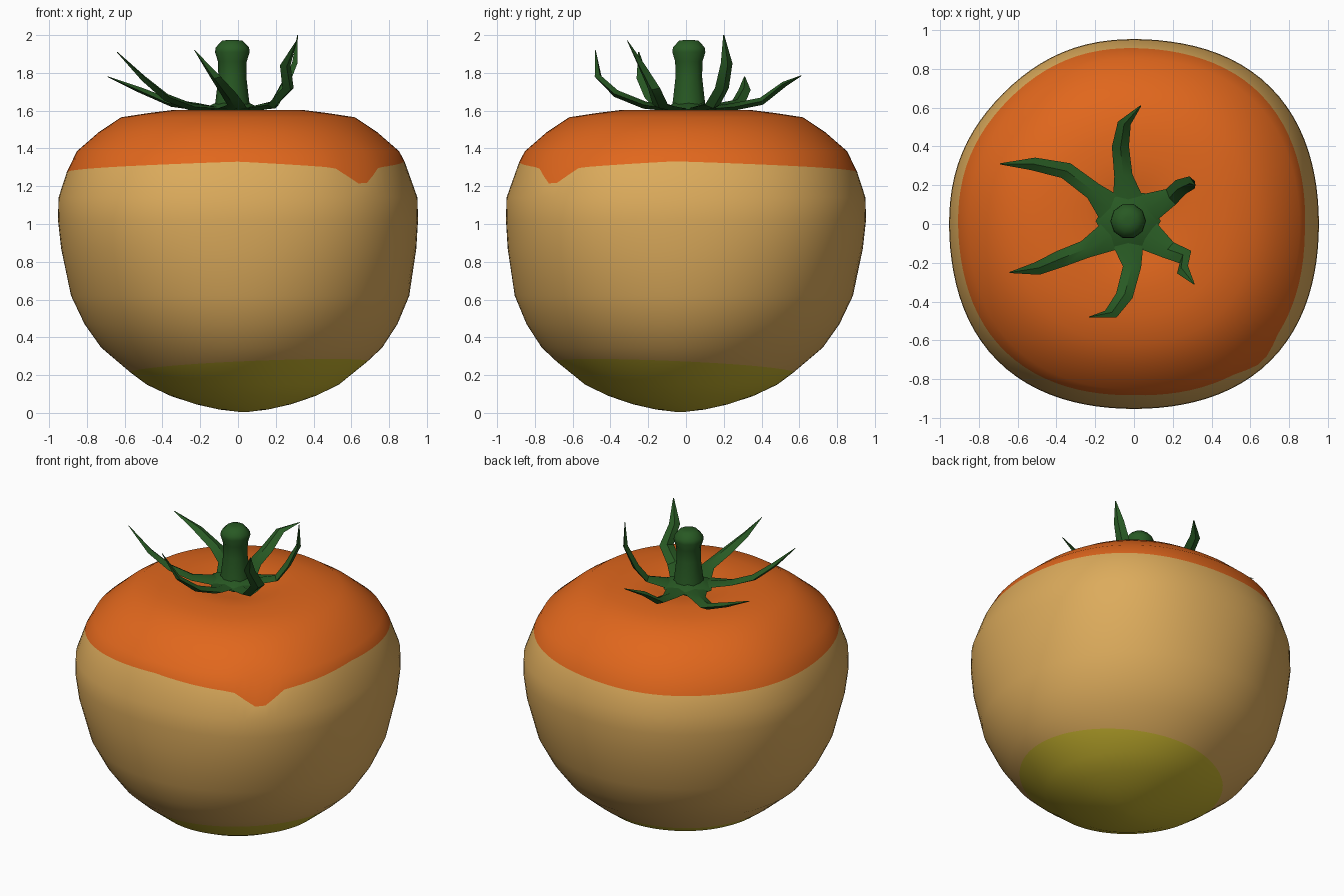
import bpy, bmesh, math
from mathutils import Vector

if "Cube" in bpy.data.objects:
    bpy.data.objects.remove(bpy.data.objects["Cube"])


def material(name, rgb):
    m = bpy.data.materials.new(name)
    m.diffuse_color = (*rgb, 1)
    m.use_nodes = True
    m.node_tree.nodes["Principled BSDF"].inputs["Base Color"].default_value = m.diffuse_color
    return m


ORANGE = material("orange_top", (0.75, 0.135, 0.012))
TAN = material("tan_side", (0.72, 0.41, 0.107))
OLIVE = material("olive_base", (0.57, 0.45, 0.028))
GREEN = material("stem_green", (0.021, 0.10, 0.017))


def finish(bm, name, mats, angle):
    bmesh.ops.recalc_face_normals(bm, faces=bm.faces)
    me = bpy.data.meshes.new(name)
    bm.to_mesh(me)
    bm.free()
    ob = bpy.data.objects.new(name, me)
    bpy.context.collection.objects.link(ob)
    for m in mats:
        me.materials.append(m)
    bpy.ops.object.select_all(action='DESELECT')
    bpy.context.view_layer.objects.active = ob
    ob.select_set(True)
    if angle:
        bpy.ops.object.shade_smooth_by_angle(angle=math.radians(angle))
    return ob


def skin(bm, rings, mat=lambda i: 0):
    """Bridge closed rings of verts; cap both ends."""
    n = len(rings[0])
    for i in range(len(rings) - 1):
        for j in range(n):
            k = (j + 1) % n
            f = bm.faces.new((rings[i][j], rings[i][k], rings[i + 1][k], rings[i + 1][j]))
            f.material_index = mat(i)
    bm.faces.new(rings[0]).material_index = mat(0)
    bm.faces.new(rings[-1]).material_index = mat(len(rings) - 2)


# ---- fruit body: lathe whose colour borders are wavy rings ----
PROFILE = [(0.03, 0.006), (0.13, 0.018), (0.25, 0.045), (0.385, 0.09), (0.51, 0.15),
           (0.635, 0.245), (0.745, 0.345), (0.83, 0.47), (0.897, 0.62), (0.942, 0.87),
           (0.955, 1.02), (0.952, 1.14), (0.90, 1.30), (0.855, 1.385), (0.74, 1.485),
           (0.62, 1.565), (0.47, 1.588), (0.35, 1.603)]


def radius(z):
    for (r0, z0), (r1, z1) in zip(PROFILE, PROFILE[1:]):
        if z <= z1:
            return r0 + (r1 - r0) * (z - z0) / (z1 - z0)
    return PROFILE[-1][0]


def squareness(z):
    """Square plan in the middle, round at the base, softer on top."""
    if z > 1.2:
        return 0.045 - 0.04 * (z - 1.2)
    return 0.045 - 0.06 * min(1, max(0, (0.95 - z) / 0.65))


def lower_border(a):
    return 0.243 + 0.03 * (math.cos(a) - math.sin(a))


def upper_border(a):
    off = abs((a - math.radians(-47) + math.pi) % (2 * math.pi) - math.pi)
    drip = 0.055 * max(0, 1 - off / 0.75) + 0.09 * max(0, 1 - off / 0.17)
    return 1.302 + 0.028 * (math.cos(a) - math.sin(a)) - drip


LEVELS = [0.006, 0.018, 0.045, 0.09, 0.15, lower_border, 0.345, 0.47, 0.62, 0.87, 1.02,
          1.14, upper_border, 1.385, 1.485, 1.565, 1.588, 1.603, (0.2, 1.592), (0.03, 1.55)]
LOW, HIGH = LEVELS.index(lower_border), LEVELS.index(upper_border)
SEG = 96
bm = bmesh.new()
rings = []
for level in LEVELS:
    ring = []
    for j in range(SEG):
        a = 2 * math.pi * j / SEG
        if isinstance(level, tuple):
            r, z = level
        else:
            z = level(a) if callable(level) else level
            r = radius(z)
        # corners, rounder at the back left
        r *= 0.998 + squareness(z) * math.sin(2 * a) ** 2 * (1 - max(0, math.cos(a - 2.356)) ** 4)
        s = 0.03 * max(0, 1 - z)
        ring.append(bm.verts.new((r * math.cos(a) + s, r * math.sin(a) - s, z)))
    rings.append(ring)
skin(bm, rings, lambda i: 0 if i < LOW else 1 if i < HIGH else 2)
finish(bm, "fruit_body", [OLIVE, TAN, ORANGE], 60)

# ---- stem and six-sided leaf crown ----
CX, CY = -0.03, 0.015


def lathe(name, profile, sides, angle):
    bm = bmesh.new()
    skin(bm, [[bm.verts.new((CX + r * math.cos(2 * math.pi * j / sides),
                             CY + r * math.sin(2 * math.pi * j / sides), z))
               for j in range(sides)] for r, z in profile])
    return finish(bm, name, [GREEN], angle)


lathe("stem", [(0.10, 1.58), (0.088, 1.66), (0.074, 1.78), (0.076, 1.86), (0.092, 1.91),
               (0.088, 1.935), (0.055, 1.97), (0.02, 1.975)], 10, 60)
lathe("leaf_crown", [(0.13, 1.585), (0.168, 1.605), (0.08, 1.645)], 6, 40)

# ---- curling leaves: tapered diamond sections along a path ----
LEAVES = {
    "back": [(-.03, .12, 1.61), (-.055, .25, 1.62), (-.07, .40, 1.65), (-.05, .52, 1.74), (.035, .61, 1.785)],
    "back_left": [(-.12, .08, 1.61), (-.21, .17, 1.62), (-.35, .275, 1.64), (-.52, .31, 1.71), (-.69, .31, 1.78)],
    "front_left": [(-.12, -.06, 1.61), (-.25, -.13, 1.62), (-.38, -.18, 1.67), (-.50, -.23, 1.77), (-.64, -.25, 1.91)],
    "front": [(-.03, -.1, 1.61), (-.01, -.22, 1.63), (-.05, -.37, 1.69), (-.12, -.465, 1.78), (-.23, -.48, 1.92)],
    "front_right": [(.07, -.06, 1.61), (.18, -.135, 1.63), (.265, -.17, 1.72), (.25, -.235, 1.84), (.31, -.31, 1.97)],
    "back_right": [(.07, .08, 1.61), (.19, .14, 1.63), (.24, .19, 1.72), (.30, .215, 1.85), (.315, .20, 2.0)],
}
WIDTHS = [0.08, 0.047, 0.044, 0.034, 0.003]
HEIGHTS = [0.012, 0.02, 0.02, 0.015, 0.002]
for name, pts in LEAVES.items():
    pts = [Vector(p) for p in pts]
    bm = bmesh.new()
    rings = []
    for i, (p, w, h) in enumerate(zip(pts, WIDTHS, HEIGHTS)):
        t = (pts[min(i + 1, 4)] - pts[max(i - 1, 0)]).normalized()
        out = Vector((p.x - CX, p.y - CY, 0)) * 0.5 + Vector((t.x, t.y, 0)) * 0.3
        side = out.cross(Vector((0, 0, 1))).normalized()
        up = side.cross(t).normalized()
        rings.append([bm.verts.new(p + d) for d in (side * w, up * h, -side * w, -up * h)])
    skin(bm, rings)
    finish(bm, "leaf_" + name, [GREEN], 35)
